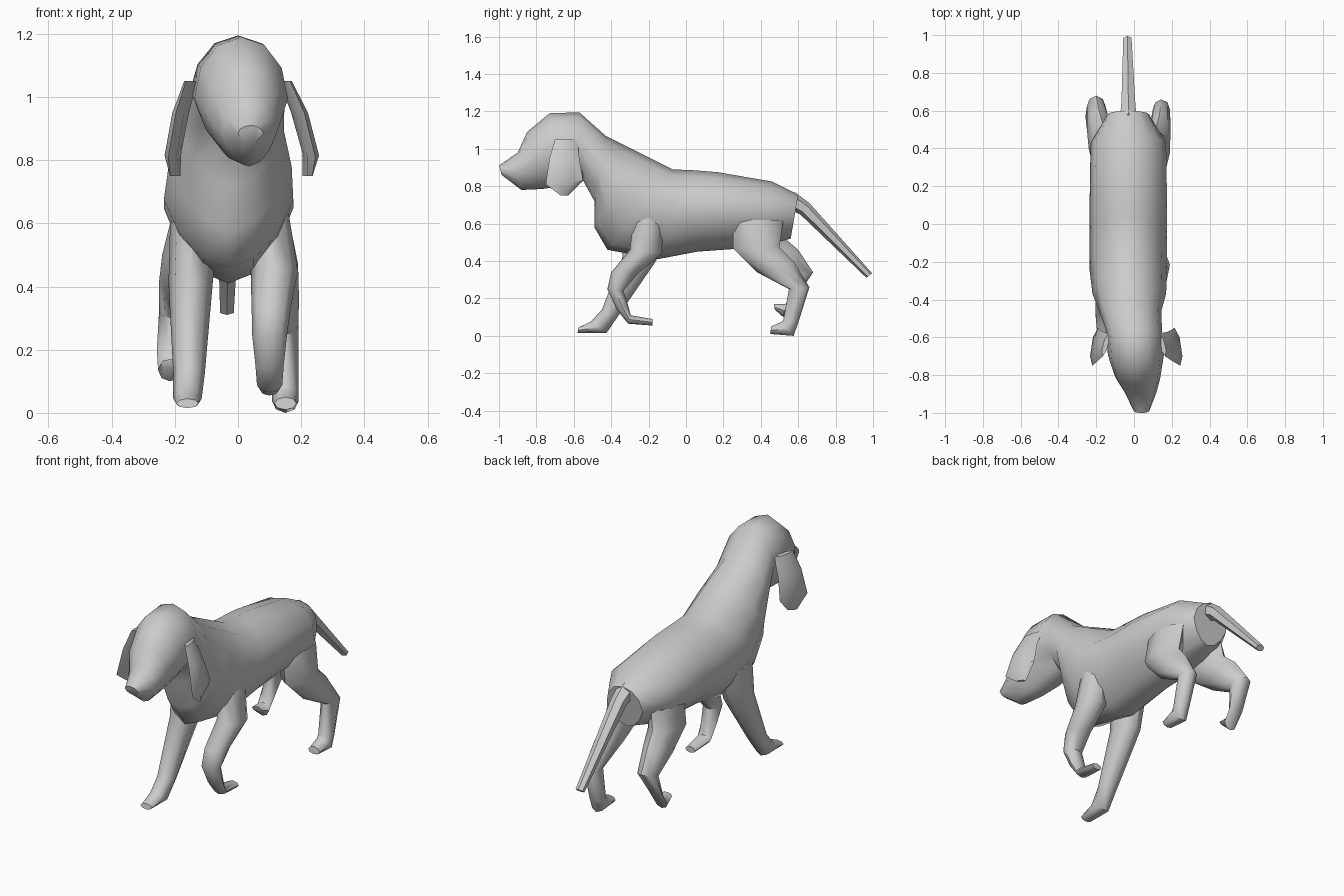
import bpy, bmesh
from math import sin, cos, pi, radians
from mathutils import Vector


def loft(name, rings, sides, taper=0.0, skew=0.0):
    """Skin through rings (ya, za, yb, zb, x, half_width): each ring spans edge a to edge b."""
    bm = bmesh.new()
    loops = []
    for ya, za, yb, zb, x, w in rings:
        a, b = Vector((x + skew, ya, za)), Vector((x - skew, yb, zb))
        mid, half = (a + b) / 2, (a - b) / 2
        loop = []
        for i in range(sides):
            t = 2 * pi * i / sides
            c, s = cos(t), sin(t)
            width = w * s * (1 - taper * max(0, -c))
            loop.append(bm.verts.new(mid + half * c + Vector((width, 0, 0))))
        loops.append(loop)
    for p, q in zip(loops, loops[1:]):
        for i in range(sides):
            j = (i + 1) % sides
            bm.faces.new((p[i], p[j], q[j], q[i]))
    bm.faces.new(loops[0])
    bm.faces.new(loops[-1])
    bmesh.ops.recalc_face_normals(bm, faces=bm.faces)
    mesh = bpy.data.meshes.new(name)
    bm.to_mesh(mesh)
    bm.free()
    obj = bpy.data.objects.new(name, mesh)
    bpy.context.collection.objects.link(obj)
    bpy.ops.object.select_all(action='DESELECT')
    obj.select_set(True)
    bpy.context.view_layer.objects.active = obj
    bpy.ops.object.shade_smooth_by_angle(angle=radians(50))
    return obj


# Head, neck and trunk in one skin, nose to rump
loft("body", [
    (-1.00, 0.91, -0.985, 0.86, 0.04, 0.04),
    (-0.90, 0.98, -0.88, 0.78, 0.035, 0.085),
    (-0.85, 1.09, -0.77, 0.785, 0.02, 0.12),
    (-0.73, 1.19, -0.66, 0.80, 0.01, 0.148),
    (-0.57, 1.195, -0.55, 0.83, 0.0, 0.148),
    (-0.43, 1.07, -0.49, 0.72, -0.02, 0.165),
    (-0.25, 0.98, -0.49, 0.58, -0.025, 0.195),
    (-0.07, 0.89, -0.42, 0.46, -0.03, 0.205),
    (0.05, 0.885, -0.15, 0.41, -0.03, 0.205),
    (0.17, 0.875, 0.06, 0.45, -0.03, 0.205),
    (0.46, 0.825, 0.40, 0.475, -0.03, 0.20),
    (0.60, 0.755, 0.56, 0.52, -0.03, 0.11),
], 12, taper=0.25)

# Drooping tail
loft("tail", [
    (0.58, 0.77, 0.54, 0.68, -0.03, 0.05),
    (0.66, 0.71, 0.61, 0.65, -0.03, 0.042),
    (0.995, 0.335, 0.965, 0.31, -0.035, 0.025),
], 6)

# Front legs: right one lifted, left one planted ahead
loft("front_leg_right", [
    (-0.28, 0.64, -0.12, 0.63, 0.10, 0.06),
    (-0.30, 0.46, -0.13, 0.44, 0.115, 0.075),
    (-0.40, 0.34, -0.26, 0.33, 0.105, 0.062),
    (-0.42, 0.25, -0.335, 0.24, 0.10, 0.055),
    (-0.37, 0.14, -0.31, 0.165, 0.10, 0.045),
    (-0.31, 0.065, -0.295, 0.11, 0.10, 0.04),
    (-0.18, 0.055, -0.18, 0.09, 0.10, 0.03),
], 8)
loft("front_leg_left", [
    (-0.34, 0.62, -0.10, 0.58, -0.14, 0.075),
    (-0.34, 0.42, -0.16, 0.40, -0.15, 0.07),
    (-0.45, 0.14, -0.36, 0.11, -0.155, 0.05),
    (-0.51, 0.075, -0.425, 0.015, -0.16, 0.045),
    (-0.575, 0.045, -0.58, 0.015, -0.16, 0.035),
], 8)

# Rear legs: right one planted, left one pushing off
loft("rear_leg_right", [
    (0.25, 0.62, 0.52, 0.62, 0.10, 0.06),
    (0.25, 0.47, 0.50, 0.475, 0.115, 0.075),
    (0.38, 0.34, 0.58, 0.39, 0.135, 0.058),
    (0.55, 0.25, 0.66, 0.26, 0.145, 0.046),
    (0.52, 0.085, 0.60, 0.07, 0.15, 0.042),
    (0.51, 0.075, 0.575, 0.0, 0.15, 0.042),
    (0.455, 0.05, 0.45, 0.01, 0.15, 0.035),
], 8)
loft("rear_leg_left", [
    (0.25, 0.62, 0.52, 0.62, -0.15, 0.06),
    (0.27, 0.48, 0.53, 0.52, -0.165, 0.075),
    (0.42, 0.37, 0.60, 0.46, -0.185, 0.065),
    (0.56, 0.30, 0.68, 0.34, -0.20, 0.05),
    (0.54, 0.18, 0.60, 0.22, -0.215, 0.042),
    (0.53, 0.17, 0.52, 0.10, -0.215, 0.038),
    (0.47, 0.17, 0.475, 0.14, -0.215, 0.03),
], 8)

# Hanging ears, left one lying closer to the head
for side, name, spread in ((1, "ear_right", 1.0), (-1, "ear_left", 0.7)):
    out = [(-0.70, 1.05, -0.58, 1.05, 0.0, 0.015),
           (-0.73, 0.95, -0.57, 0.95, 0.045, 0.022),
           (-0.75, 0.81, -0.55, 0.83, 0.08, 0.022),
           (-0.67, 0.75, -0.63, 0.75, 0.07, 0.01)]
    rings = [(a, b, c, d, side * (0.15 + x * spread), w) for a, b, c, d, x, w in out]
    loft(name, rings, 6, skew=0.015 * side)
